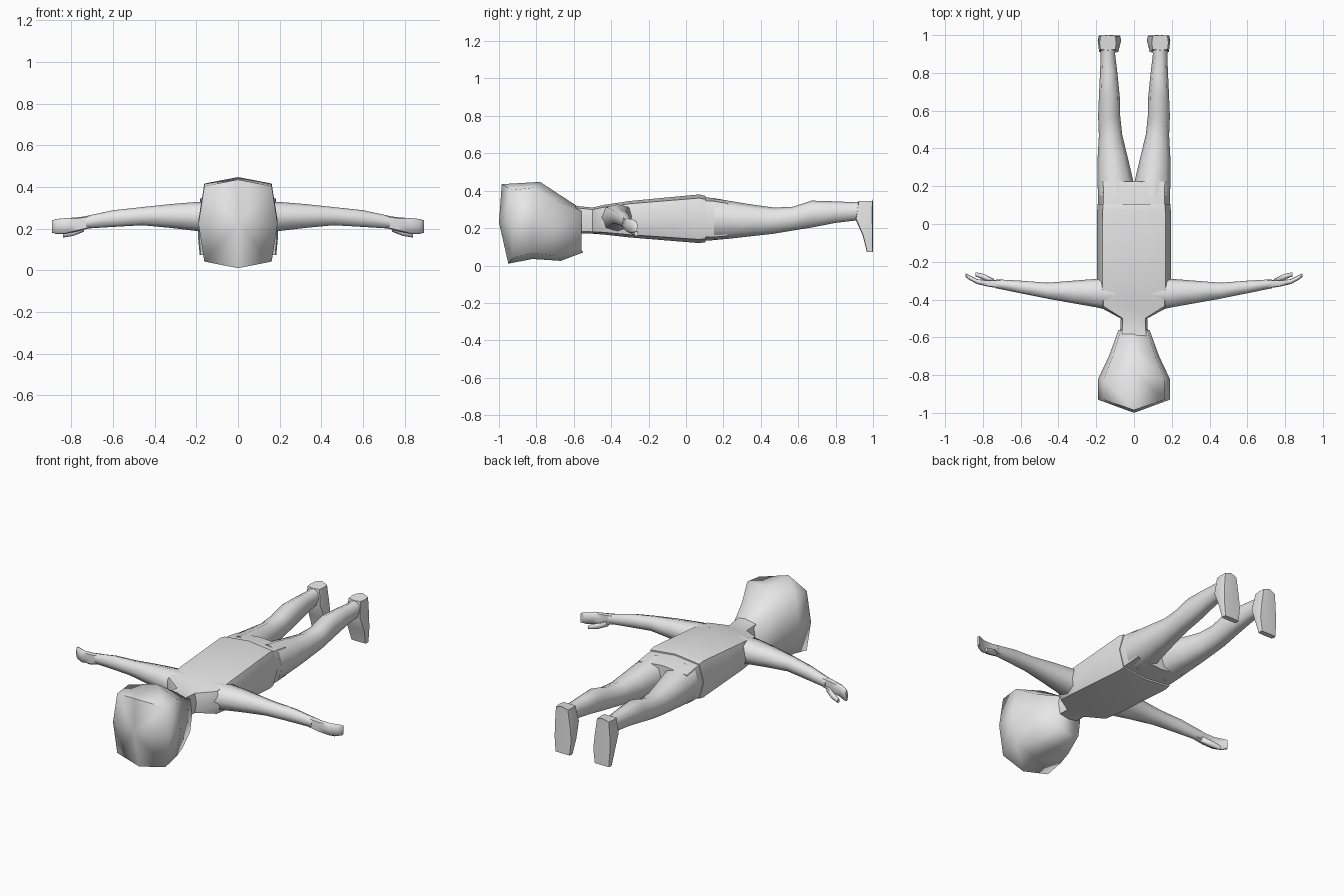
import bpy, bmesh, math
from mathutils import Vector

grey = bpy.data.materials.new("light grey")
grey.diffuse_color = (0.8, 0.8, 0.8, 1)


def loft(name, axis, rings, k=0.85, mirror=False, tip=None, angle=60):
    """Skin eight-sided rings (pos, a_lo, a_hi, b_lo, b_hi) along an axis.
    pos may be (side, top, bottom) to bend a ring."""
    order = {'x': (2, 0, 1), 'y': (0, 2, 1), 'z': (0, 1, 2)}[axis]
    bm = bmesh.new()
    shape = [(1, 0), (k, k), (0, 1), (-k, k), (-1, 0), (-k, -k), (0, -1), (k, -k)]
    loops = []
    for pos, a0, a1, b0, b1 in rings:
        side, top, bottom = pos if isinstance(pos, tuple) else (pos,) * 3
        loop = []
        for u, v in shape:
            p = side
            if u == 0:
                p = top if v > 0 else bottom
            a = (a0 + a1) / 2 + u * (a1 - a0) / 2
            b = (b0 + b1) / 2 + v * (b1 - b0) / 2
            if axis == 'x':
                co = (p, a, b)
            elif axis == 'y':
                co = (a, p, b)
            else:
                co = (a, b, p)
            loop.append(bm.verts.new(co))
        loops.append(loop)
    for lo, hi in zip(loops, loops[1:]):
        for i in range(8):
            j = (i + 1) % 8
            bm.faces.new((lo[i], lo[j], hi[j], hi[i]))
    if tip:                                   # pointed first end
        t = bm.verts.new(tip)
        for i in range(8):
            bm.faces.new((loops[0][i], loops[0][(i + 1) % 8], t))
    else:
        bm.faces.new(loops[0])
    bm.faces.new(loops[-1])
    bmesh.ops.recalc_face_normals(bm, faces=bm.faces)
    me = bpy.data.meshes.new(name)
    bm.to_mesh(me)
    bm.free()
    ob = bpy.data.objects.new(name, me)
    bpy.context.collection.objects.link(ob)
    me.materials.append(grey)
    bpy.ops.object.select_all(action='DESELECT')
    ob.select_set(True)
    bpy.context.view_layer.objects.active = ob
    bpy.ops.object.shade_smooth_by_angle(angle=math.radians(angle))
    if mirror:
        ob.modifiers.new("mirror", 'MIRROR')
    return ob


# Large head with a blunt crown and wide jaw
loft("head", 'y', [
    ((-0.93, -0.985, -0.95), -0.19, 0.19, 0.01, 0.435),
    ((-0.82, -0.78, -0.82), -0.19, 0.19, 0.035, 0.447),
    ((-0.70, -0.67, -0.67), -0.133, 0.133, 0.025, 0.375),
    ((-0.56, -0.57, -0.55), -0.082, 0.082, 0.07, 0.31),
], tip=(0, -1.0, 0.23), angle=75)

# Neck flowing into the shirt
loft("neck_and_shirt", 'y', [
    (-0.60, -0.075, 0.075, 0.17, 0.32),
    (-0.50, -0.070, 0.070, 0.17, 0.31),
    (-0.435, -0.19, 0.19, 0.165, 0.325),
    (-0.30, -0.197, 0.197, 0.15, 0.345),
    (0.07, -0.195, 0.195, 0.12, 0.38),
    (0.105, -0.193, 0.193, 0.125, 0.372),
])

# Hips below the hem
loft("hips", 'y', [
    (0.05, -0.188, 0.188, 0.135, 0.365),
    (0.14, -0.190, 0.190, 0.135, 0.362),
    (0.225, -0.192, 0.192, 0.143, 0.347),
])

# Legs, thigh to ankle
loft("leg", 'y', [
    (0.15, 0.002, 0.190, 0.138, 0.358),
    (0.23, 0.004, 0.194, 0.143, 0.346),
    (0.36, 0.035, 0.192, 0.158, 0.325),
    (0.47, 0.062, 0.186, 0.170, 0.310),
    (0.57, 0.073, 0.190, 0.187, 0.314),
    (0.67, 0.075, 0.186, 0.203, 0.347),
    (0.80, 0.088, 0.180, 0.228, 0.343),
    (0.90, 0.100, 0.176, 0.240, 0.338),
    (0.95, 0.095, 0.182, 0.240, 0.345),
], k=0.76, mirror=True)

# Feet with flat soles
loft("foot", 'z', [
    (0.073, 0.080, 0.184, 0.967, 1.0),
    (0.16, 0.068, 0.192, 0.945, 1.0),
    (0.25, 0.078, 0.190, 0.905, 1.0),
    ((0.345, 0.358, 0.342), 0.094, 0.182, 0.920, 1.0),
], k=0.9, mirror=True, angle=55)

# Arms, shoulder to wrist
loft("arm", 'x', [
    (0.10, -0.465, -0.27, 0.175, 0.328),
    (0.195, -0.442, -0.29, 0.188, 0.328),
    (0.32, -0.420, -0.300, 0.203, 0.318),
    (0.46, -0.395, -0.311, 0.216, 0.303),
    (0.60, -0.367, -0.300, 0.208, 0.288),
    (0.73, -0.340, -0.293, 0.200, 0.260),
], k=0.76, mirror=True)

# Flat curved hands
loft("hand", 'x', [
    (0.71, -0.340, -0.296, 0.202, 0.262),
    (0.77, -0.332, -0.298, 0.187, 0.254),
    (0.83, -0.318, -0.292, 0.175, 0.250),
    (0.87, -0.297, -0.272, 0.174, 0.246),
    (0.893, -0.280, -0.260, 0.180, 0.240),
], k=0.85, mirror=True)

# Thumbs
loft("thumb", 'x', [
    (0.74, -0.318, -0.292, 0.185, 0.222),
    (0.79, -0.298, -0.266, 0.165, 0.200),
    (0.84, -0.276, -0.255, 0.157, 0.182),
], k=0.76, mirror=True)
